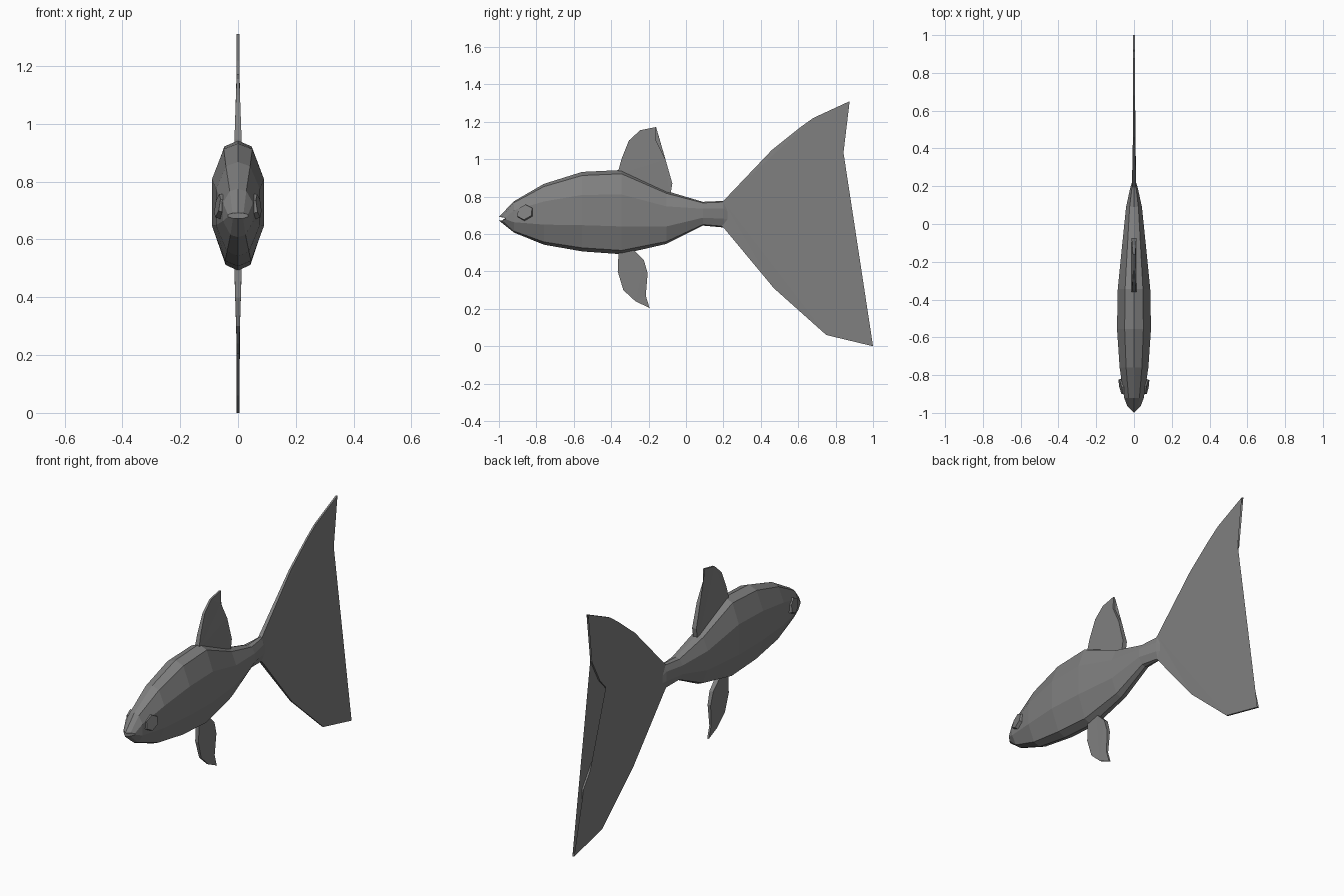
import bpy, bmesh
from mathutils import Matrix, Vector

cube = bpy.data.objects.get("Cube")
if cube:
    bpy.data.objects.remove(cube)

GREY = (0.215, 0.215, 0.215, 1)
grey = bpy.data.materials.new("plain grey")
grey.use_nodes = True
grey.diffuse_color = GREY
grey.node_tree.nodes["Principled BSDF"].inputs["Base Color"].default_value = GREY


def finish(name, bm):
    bmesh.ops.recalc_face_normals(bm, faces=bm.faces[:])
    mesh = bpy.data.meshes.new(name)
    bm.to_mesh(mesh)
    bm.free()
    mesh.materials.append(grey)
    obj = bpy.data.objects.new(name, mesh)
    bpy.context.collection.objects.link(obj)
    return obj


# Body: ten-sided sections lofted from snout to tail root
# (y, bottom z, top z, half width)
SECTIONS = [
    (-1.0, 0.672, 0.692, 0.035),
    (-0.92, 0.608, 0.775, 0.052),
    (-0.76, 0.543, 0.868, 0.076),
    (-0.555, 0.507, 0.932, 0.09),
    (-0.345, 0.492, 0.942, 0.086),
    (-0.105, 0.547, 0.83, 0.062),
    (0.09, 0.645, 0.772, 0.042),
    (0.2, 0.635, 0.777, 0.018),
    (0.24, 0.65, 0.73, 0.004),
]
# right half of a section as (width share, height share)
HALF = [(0, 0), (0.5, 0.045), (1, 0.33), (1, 0.71), (0.55, 0.955), (0, 1)]
SHAPE = HALF + [(-w, h) for w, h in HALF[-2:0:-1]]

bm = bmesh.new()
rings = []
for i, (y, low, high, width) in enumerate(SECTIONS):
    sweep = 1.0 if i == 0 else 0
    rings.append([bm.verts.new((w * width, y + sweep * abs(w) * width, low + h * (high - low)))
                  for w, h in SHAPE])
n = len(SHAPE)
for a, b in zip(rings, rings[1:]):
    for i in range(n):
        j = (i + 1) % n
        bm.faces.new((a[i], a[j], b[j], b[i]))
bm.faces.new(rings[0])
bm.faces.new(rings[-1])
finish("body", bm)


# Fins: flat outlines with a thickness that tapers away from the body
def fin(name, outline, thickness):
    bm = bmesh.new()
    sides = [[bm.verts.new((s * thickness(y, z), y, z)) for y, z in outline] for s in (-1, 1)]
    count = len(outline)
    for i in range(count):
        j = (i + 1) % count
        bm.faces.new((sides[0][i], sides[0][j], sides[1][j], sides[1][i]))
    caps = [bm.faces.new(s) for s in sides]
    bmesh.ops.triangulate(bm, faces=caps)
    finish(name, bm)


def taper(root, tip, start, end):
    return lambda t: start + (end - start) * min(1, max(0, (t - root) / (tip - root)))


tail_taper = taper(0.2, 0.5, 0.011, 0.005)
fin("tail_fin", [
    (0.18, 0.76), (0.2, 0.777), (0.46, 1.05), (0.61, 1.17), (0.68, 1.22), (0.875, 1.31),
    (0.815, 1.2), (0.842, 1.035), (0.77, 0.9), (0.64, 0.76), (0.625, 0.65),
    (0.78, 0.535), (0.915, 0.345), (0.92, 0.1), (1.0, 0.0), (0.75, 0.06),
    (0.47, 0.31), (0.2, 0.635), (0.18, 0.65)], lambda y, z: tail_taper(y))

dorsal_taper = taper(0.93, 1.15, 0.013, 0.005)
fin("dorsal_fin", [
    (-0.36, 0.92), (-0.36, 0.945), (-0.345, 1.0), (-0.305, 1.1), (-0.245, 1.155),
    (-0.16, 1.172), (-0.16, 1.1), (-0.11, 1.0), (-0.073, 0.87), (-0.085, 0.8)],
    lambda y, z: dorsal_taper(z))

belly_taper = taper(0.5, 0.25, 0.013, 0.005)
fin("belly_fin", [
    (-0.36, 0.52), (-0.365, 0.4), (-0.335, 0.3), (-0.27, 0.24), (-0.195, 0.205),
    (-0.215, 0.27), (-0.205, 0.39), (-0.225, 0.46), (-0.285, 0.52)],
    lambda y, z: belly_taper(z))

# Eyes: shallow six-sided discs lying on the sides of the head
for name, side in (("left_eye", 1), ("right_eye", -1)):
    bm = bmesh.new()
    bmesh.ops.create_cone(bm, cap_ends=True, segments=6, radius1=0.05, radius2=0.045, depth=0.024)
    turn = Vector((side, -0.2, 0.16)).to_track_quat("Z", "Y").to_matrix().to_4x4()
    bmesh.ops.rotate(bm, verts=bm.verts[:], matrix=Matrix.Rotation(0.5236, 3, "Z"))
    bmesh.ops.scale(bm, verts=bm.verts[:], vec=(1, 0.88, 1))
    # long axis of the hexagon runs along the head
    bmesh.ops.rotate(bm, verts=bm.verts[:], matrix=Matrix.Rotation(0.5236, 3, "Z"))
    bmesh.ops.transform(bm, verts=bm.verts[:],
                        matrix=Matrix.Translation((side * 0.06, -0.86, 0.715)) @ turn)
    finish(name, bm)
